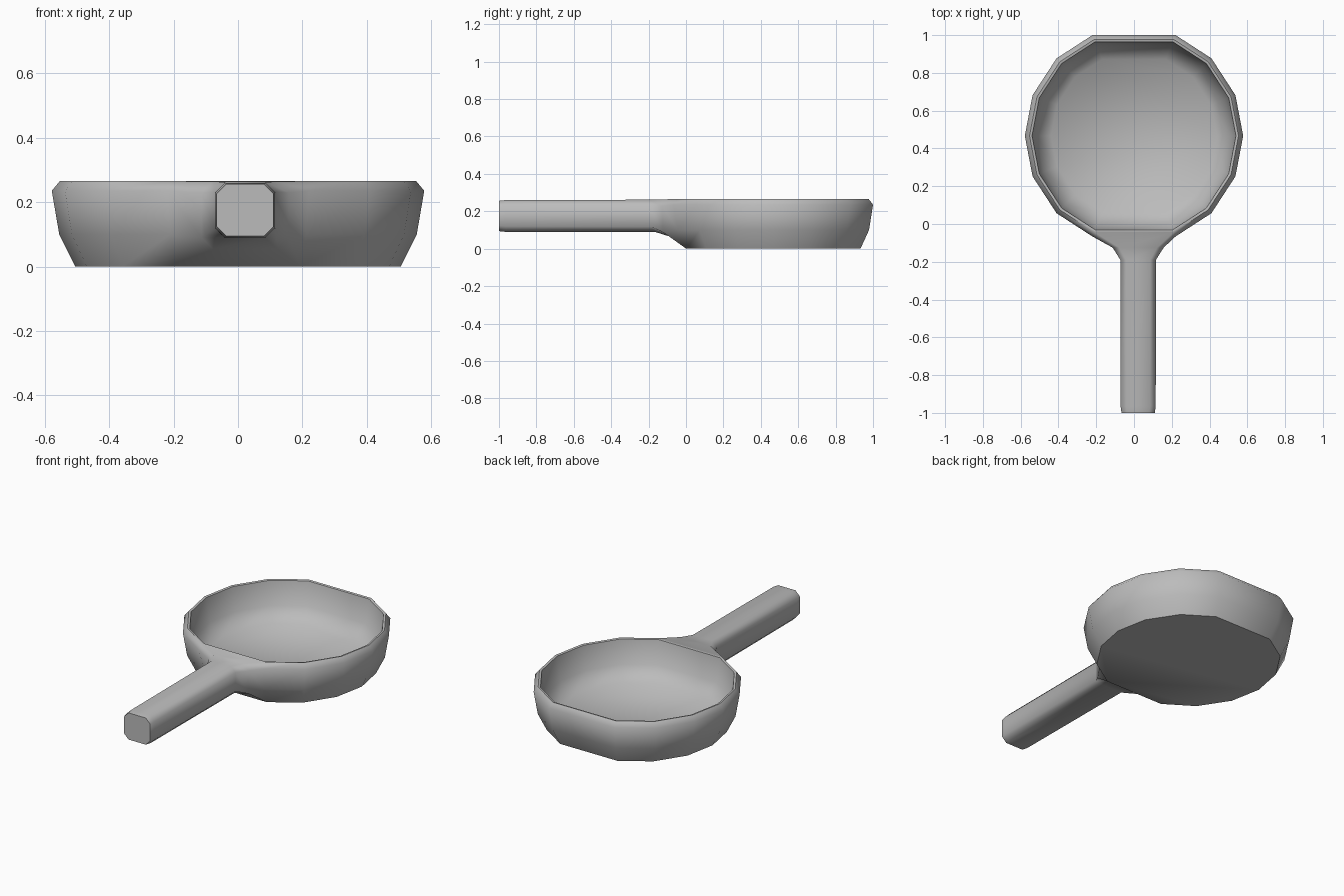
import bpy, bmesh, math

cube = bpy.data.objects.get("Cube")
if cube:
    bpy.data.objects.remove(cube)

# Single grey metal
metal = bpy.data.materials.new("grey metal")
metal.use_nodes = True
colour = (0.5, 0.5, 0.5, 1)
metal.diffuse_color = colour
metal.node_tree.nodes["Principled BSDF"].inputs["Base Color"].default_value = colour

CY = 0.467      # pan centre along y
HX = 0.022      # handle centre along x

# Quarter outline of the pan, mirrored into fourteen sides (starts front right)
quarter = [(0.22, 0.533), (0.41, 0.41), (0.537, 0.215), (0.578, 0)]
right = [(x, -y) for x, y in quarter] + [(x, y) for x, y in quarter[-2::-1]]
outline = right + [(-x, y) for x, y in reversed(right)]
outline.remove((-0.578, 0)) if outline.count((-0.578, 0)) > 1 else None
N = len(outline)

bm = bmesh.new()


def pan_ring(scale, z):
    return [bm.verts.new((x * scale, CY + y * scale, z)) for x, y in outline]


def loft(a, b, skip=None):
    n = len(a)
    for i in range(n):
        if i != skip:
            bm.faces.new((a[i], a[(i + 1) % n], b[(i + 1) % n], b[i]))


# Bowl: outside, rim and inside; the front side is left open for the handle
outer = [pan_ring(s, z) for s, z in
         ((0.874, 0), (0.96, 0.10), (1, 0.235), (0.957, 0.265))]
inner = [pan_ring(s, z) for s, z in
         ((0.934, 0.262), (0.89, 0.12), (0.76, 0.045))]
bm.faces.new(outer[0][::-1])
for a, b in zip(outer, outer[1:]):
    loft(a, b, skip=N - 1)
for a, b in zip(outer[-1:] + inner, inner):
    loft(a, b)
bm.faces.new(inner[-1])


def handle_ring(y, half, low, high, bevel, bottom_y=None):
    """Eight-sided section, up the right side and down the left."""
    by = y if bottom_y is None else bottom_y
    side = [(half - bevel, by, low), (half, y, low + bevel),
            (half, y, high - bevel), (half - bevel, y, high)]
    pts = [(HX + x, py, z) for x, py, z in side]
    pts += [(HX - x, py, z) for x, py, z in reversed(side)]
    return [bm.verts.new(p) for p in pts]


# Flared neck and handle grow out of the open side
rings = [[r[0] for r in outer] + [r[-1] for r in reversed(outer)],
         handle_ring(-0.125, 0.135, 0.055, 0.264, 0.035, -0.055),
         handle_ring(-0.19, 0.094, 0.088, 0.262, 0.03, -0.16),
         handle_ring(-0.965, 0.093, 0.09, 0.26, 0.03),
         handle_ring(-1.0, 0.088, 0.094, 0.256, 0.03)]
for a, b in zip(rings, rings[1:]):
    loft(a, b)
bm.faces.new(rings[-1])

bmesh.ops.recalc_face_normals(bm, faces=bm.faces)
mesh = bpy.data.meshes.new("frying_pan")
bm.to_mesh(mesh)
bm.free()
mesh.materials.append(metal)
pan = bpy.data.objects.new("frying_pan", mesh)
bpy.context.collection.objects.link(pan)

# Smooth walls with crisp rim and base
bpy.ops.object.select_all(action='DESELECT')
pan.select_set(True)
bpy.context.view_layer.objects.active = pan
bpy.ops.object.shade_smooth_by_angle(angle=math.radians(60))
